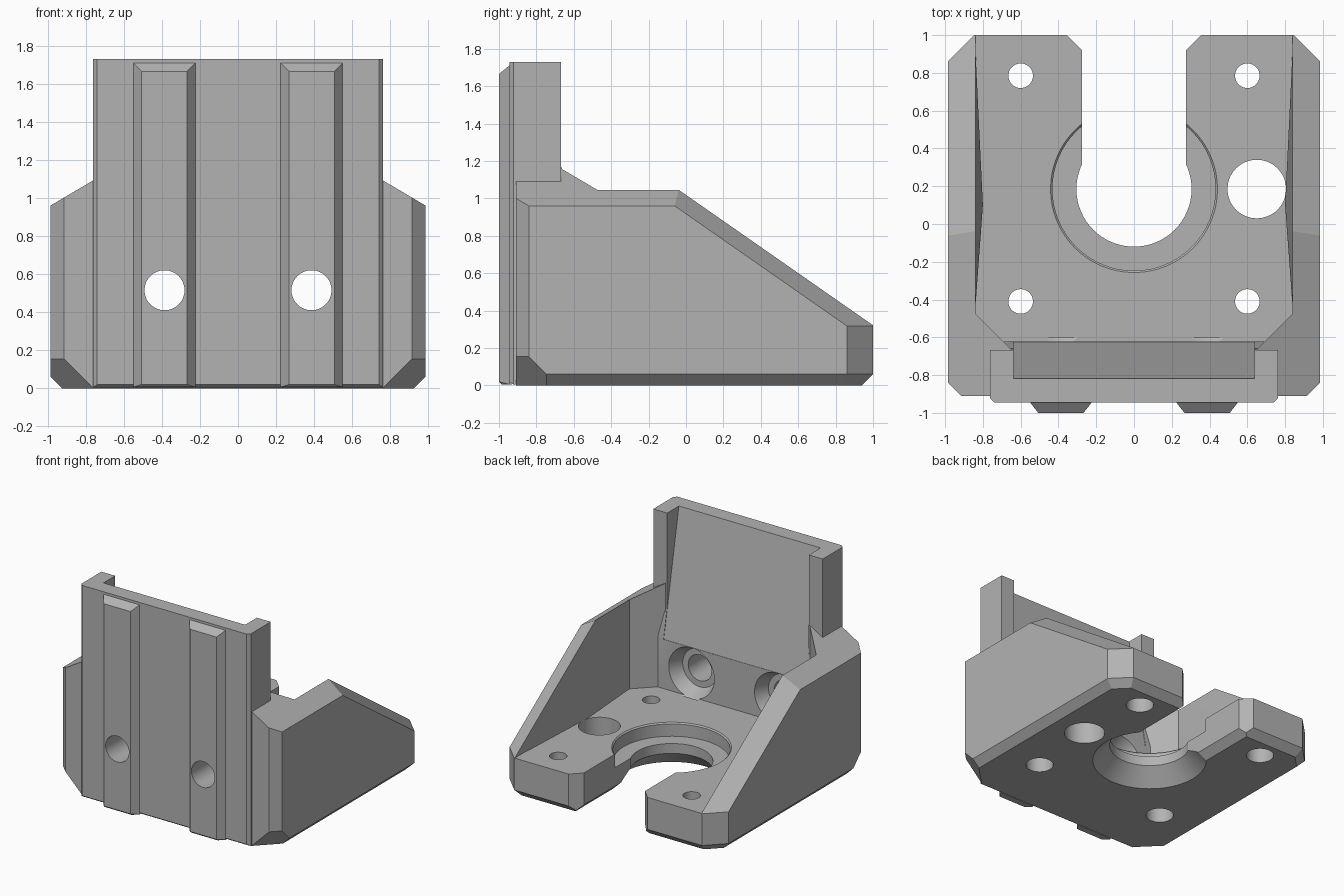
import bpy, bmesh, math
from mathutils import Vector, Matrix

cube = bpy.data.objects.get("Cube")
if cube:
    bpy.data.objects.remove(cube, do_unlink=True)

grey = bpy.data.materials.new("mid grey")
grey.use_nodes = True
COLOUR = (0.45, 0.45, 0.45, 1)
grey.diffuse_color = COLOUR
grey.node_tree.nodes["Principled BSDF"].inputs["Base Color"].default_value = COLOUR


def finish(bm, name):
    bmesh.ops.recalc_face_normals(bm, faces=bm.faces)
    mesh = bpy.data.meshes.new(name)
    bm.to_mesh(mesh)
    bm.free()
    mesh.materials.append(grey)
    ob = bpy.data.objects.new(name, mesh)
    bpy.context.collection.objects.link(ob)
    return ob


def hull(name, points):
    bm = bmesh.new()
    for p in points:
        bm.verts.new(p)
    res = bmesh.ops.convex_hull(bm, input=bm.verts)
    bmesh.ops.delete(bm, geom=[v for v in bm.verts if not v.link_faces], context='VERTS')
    bmesh.ops.dissolve_limit(bm, angle_limit=0.002, verts=bm.verts, edges=bm.edges)
    return finish(bm, name)


def box(name, x0, x1, y0, y1, z0, z1):
    return hull(name, [(x, y, z) for x in (x0, x1) for y in (y0, y1) for z in (z0, z1)])


def plan(name, outline, z0, z1):
    return hull(name, [(x, y, z) for x, y in outline for z in (z0, z1)])


def side(name, outline, half):
    return hull(name, [(x, y, z) for y, z in outline for x in (-half, half)])


def round_cut(name, centre, axis, start, end, r1, r2=None):
    """Cylinder or cone along 'z' or 'y' from start to end."""
    bm = bmesh.new()
    bmesh.ops.create_cone(bm, cap_ends=True, segments=64, radius1=r1,
                          radius2=r1 if r2 is None else r2, depth=end - start)
    mid = (start + end) / 2
    if axis == 'z':
        m = Matrix.Translation((centre[0], centre[1], mid))
    else:
        m = Matrix.Translation((centre[0], mid, centre[1])) @ Matrix.Rotation(-math.pi / 2, 4, 'X')
    bm.transform(m)
    return finish(bm, name)


def combine(target, tool, operation):
    mod = target.modifiers.new("join", 'BOOLEAN')
    mod.operation = operation
    mod.solver = 'EXACT'
    mod.object = tool
    bpy.context.view_layer.update()
    deps = bpy.context.evaluated_depsgraph_get()
    mesh = bpy.data.meshes.new_from_object(target.evaluated_get(deps))
    target.modifiers.clear()
    target.data = mesh
    bpy.data.objects.remove(tool, do_unlink=True)


# Main block: a box trimmed by mirrored planes (normal, distance)
bm = bmesh.new()
bmesh.ops.create_cube(bm, size=1)
bm.transform(Matrix.Translation((0, 0.045, 0.8)) @ Matrix.Diagonal((1.97, 1.91, 1.6, 1)))
planes = [((1, 1, 0), 1.845), ((1, -1, 0), 1.825),           # upright corners
          ((1, 0, -1), 0.925), ((0, 1, -1), 0.94),           # bottom edges
          ((1, 1, -1.41), 1.76), ((1, -1, -1), 1.67),        # bottom corners
          ((0.59, 0, 1), 1.541), ((0.697, 0.697, 1), 1.604)]  # pitched wall tops
for (nx, ny, nz), d in planes:
    for s in (1, -1):
        n = Vector((nx * s, ny, nz))
        bmesh.ops.bisect_plane(bm, geom=bm.verts[:] + bm.edges[:] + bm.faces[:], dist=1e-5,
                               plane_co=n * (d / n.length_squared), plane_no=n, clear_outer=True)
        bmesh.ops.holes_fill(bm, edges=[e for e in bm.edges if e.is_boundary], sides=0)
bracket = finish(bm, "motor_bracket")

# Upright mounting plate with softened front corners
c = 0.022
plate = hull("mounting_plate",
             [(x * s, y, z) for s in (1, -1) for x, y, z in (
                 (0.762, -0.668, 0.004), (0.762, -0.668, 1.73),
                 (0.762, -0.945 + c, 0.004), (0.762, -0.945 + c, 1.73),
                 (0.762 - c, -0.945, 0.02), (0.762 - c, -0.945, 1.73),
                 (0.762 - c, -0.945 + c, 0.004))])
combine(bracket, plate, 'UNION')

# Hollow between the side walls
combine(bracket, plan("hollow", [(x * s, y) for s in (1, -1) for x, y in (
    (0.84, 1.2), (0.84, -0.474), (0.65, -0.664))], 0.32, 1.6), 'DIFFERENCE')

# Thicker foot of the back plate, then its sloping pocket
combine(bracket, side("plate_foot", [(-0.72, 0.2), (-0.622, 0.2), (-0.622, 0.72),
                                     (-0.66, 0.93), (-0.72, 0.93)], 0.689), 'UNION')
combine(bracket, side("pocket", [(-0.828, 1.78), (-0.625, 0.72), (-0.5, 0.72),
                                 (-0.5, 1.78)], 0.637), 'DIFFERENCE')

# Shallow ridge on each wall's inner face
for s in (1, -1):
    combine(bracket, hull("wall_ridge", [(x * s, y, z) for x, y, z in (
        (0.841, 0.95, 0.325), (0.80, 0.1, 0.5), (0.841, -0.45, 0.68), (0.841, 0.1, 0.9),
        (0.80, 0.1, 0.3), (0.841, -0.46, 0.3), (0.9, 0.7, 0.3), (0.9, -0.4, 0.3),
        (0.9, -0.4, 0.6), (0.9, 0.1, 0.8))]), 'UNION')

# Two tapered guide rails on the front
for s in (1, -1):
    cx = 0.387 * s
    rail = hull("guide_rail", [(cx + w * t, y, z) for t in (1, -1) for w, y, z in (
        (0.163, -0.93, 0.006), (0.163, -0.945, 0.006), (0.163, -0.945, 1.71), (0.163, -0.93, 1.71),
        (0.12, -1.0, 0.02), (0.12, -1.0, 1.665), (0.12, -0.985, 0.006))])
    combine(bracket, rail, 'UNION')

# Central bore: boss recess, lip and flared underside
hub = (0, 0.185)
cuts = [round_cut("bore", hub, 'z', -0.1, 0.6, 0.305),
        round_cut("boss_recess", hub, 'z', 0.21, 0.6, 0.432),
        round_cut("recess_chamfer", hub, 'z', 0.305, 0.335, 0.427, 0.457),
        round_cut("under_flare", hub, 'z', -0.02, 0.13, 0.455, 0.305)]

# Slot to the rear edge, with splayed mouth and chamfered underside
cuts += [box("slot", -0.275, 0.275, 0.185, 1.2, -0.1, 0.6),
         plan("slot_mouth", [(-0.2, 0.845), (0.2, 0.845), (0.455, 1.1), (-0.455, 1.1)], -0.1, 0.6),
         hull("slot_flare", [(x * s, y, z) for s in (1, -1) for y in (0.185, 1.2)
                             for x, z in ((0.275, 0.06), (0.355, -0.02))])]

# Motor screw holes with head recesses below, and the cable hole
for x in (-0.6, 0.6):
    for y in (-0.41, 0.785):
        cuts += [round_cut("screw_hole", (x, y), 'z', -0.1, 0.5, 0.065),
                 round_cut("head_recess", (x, y), 'z', -0.1, 0.16, 0.105)]
cuts.append(round_cut("cable_hole", (0.65, 0.185), 'z', -0.1, 0.33, 0.155))

# Rail bolt holes with flared seats behind
for s in (1, -1):
    at = (0.386 * s, 0.515)
    cuts += [round_cut("bolt_hole", at, 'y', -1.1, -0.5, 0.105),
             round_cut("bolt_seat", at, 'y', -0.73, -0.6, 0.155, 0.215)]
for cut in cuts:
    combine(bracket, cut, 'DIFFERENCE')

# One material, smooth bores, crisp edges
bracket.data.materials.clear()
bracket.data.materials.append(grey)
for p in bracket.data.polygons:
    p.material_index = 0
bpy.ops.object.select_all(action='DESELECT')
bracket.select_set(True)
bpy.context.view_layer.objects.active = bracket
bpy.ops.object.shade_smooth_by_angle(angle=math.radians(20))
